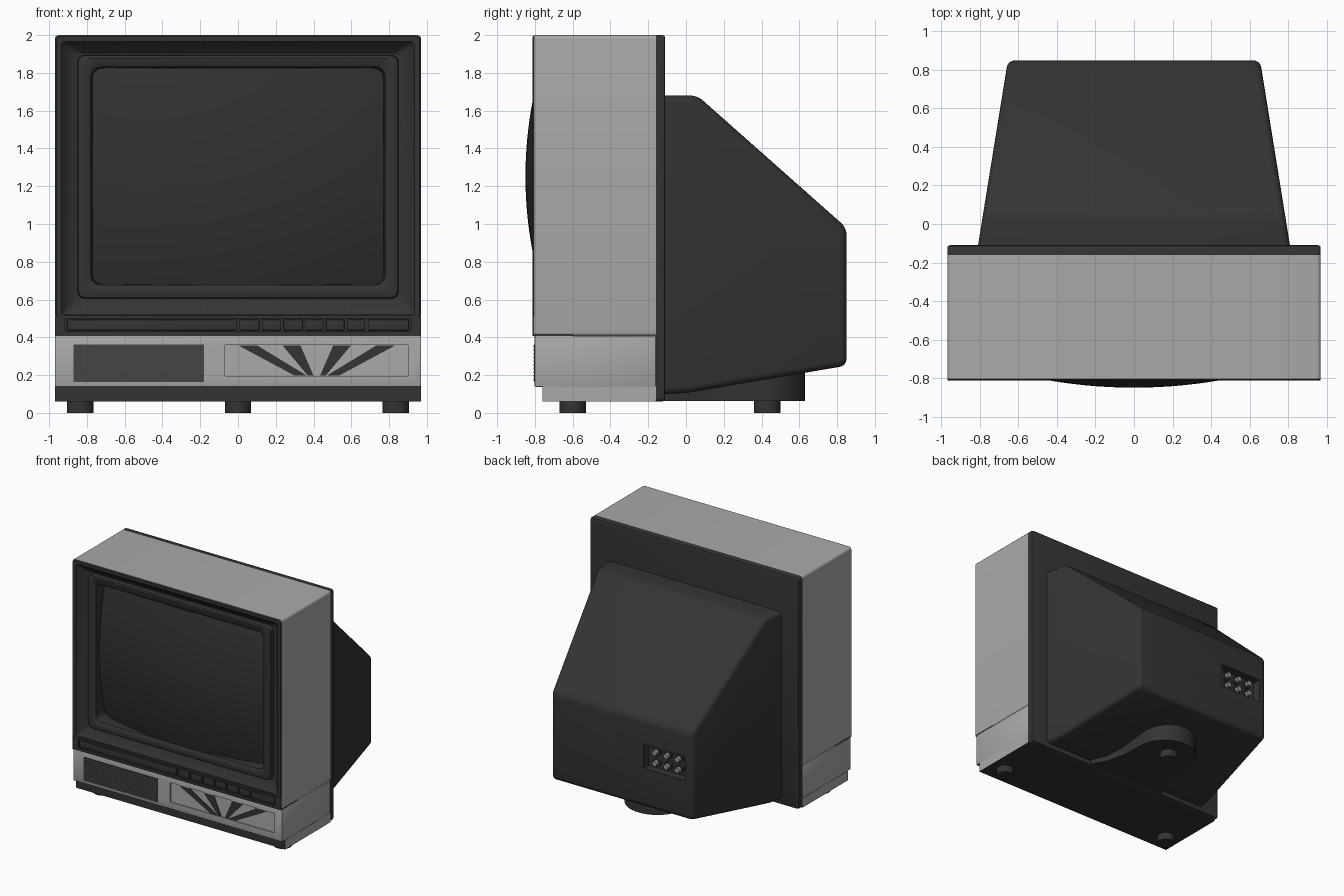
import bpy, bmesh, math

if "Cube" in bpy.data.objects:
    bpy.data.objects.remove(bpy.data.objects["Cube"])


def material(name, v):
    m = bpy.data.materials.new(name)
    m.diffuse_color = (v, v, v, 1)
    m.use_nodes = True
    m.node_tree.nodes["Principled BSDF"].inputs["Base Color"].default_value = m.diffuse_color
    return m


DARK = material("charcoal plastic", 0.034)
GREY = material("silver grey", 0.40)
GLASS = material("screen glass", 0.030)
GRILLE = material("grille grey", 0.06)
METAL = material("jack metal", 0.30)


def finish(bm, name, mats, smooth=True, recalc=True):
    if recalc:
        bmesh.ops.recalc_face_normals(bm, faces=bm.faces)
    me = bpy.data.meshes.new(name)
    bm.to_mesh(me)
    bm.free()
    ob = bpy.data.objects.new(name, me)
    bpy.context.collection.objects.link(ob)
    for m in mats:
        me.materials.append(m)
    if smooth:
        bpy.ops.object.select_all(action='DESELECT')
        ob.select_set(True)
        bpy.context.view_layer.objects.active = ob
        bpy.ops.object.shade_smooth_by_angle(angle=math.radians(35))
    return ob


def box(name, x0, x1, y0, y1, z0, z1, mat, bevel=0.0):
    bm = bmesh.new()
    bmesh.ops.create_cube(bm, size=1)
    for v in bm.verts:
        v.co = ((x0 + x1) / 2 + v.co.x * (x1 - x0),
                (y0 + y1) / 2 + v.co.y * (y1 - y0),
                (z0 + z1) / 2 + v.co.z * (z1 - z0))
    if bevel:
        bmesh.ops.bevel(bm, geom=bm.edges[:], offset=bevel, segments=2,
                        profile=0.5, affect='EDGES')
    return finish(bm, name, [mat], bevel > 0)


def loft(name, rings, mat):
    """Closed solid through rounded rectangles (half_x, z0, z1, radius, y)."""
    bm = bmesh.new()
    loops = []
    for hx, z0, z1, r, y in rings:
        loop = []
        for i, (sx, cz) in enumerate(((1, z1 - r), (-1, z1 - r), (-1, z0 + r), (1, z0 + r))):
            for k in range(6):
                a = math.pi / 2 * (i + k / 5)
                loop.append(bm.verts.new((sx * (hx - r) + r * math.cos(a), y,
                                          cz + r * math.sin(a))))
        loops.append(loop)
    n = len(loops[0])
    for a, b in zip(loops, loops[1:]):
        for i in range(n):
            j = (i + 1) % n
            bm.faces.new((a[i], a[j], b[j], b[i]))
    bm.faces.new(loops[0])
    bm.faces.new(loops[-1])
    return finish(bm, name, [mat])


def prism(name, pts, offset, mat):
    """Extrude a flat polygon by an offset vector."""
    bm = bmesh.new()
    f = bm.faces.new([bm.verts.new(p) for p in pts])
    ext = bmesh.ops.extrude_face_region(bm, geom=[f])
    bmesh.ops.translate(bm, vec=offset,
                        verts=[g for g in ext["geom"] if isinstance(g, bmesh.types.BMVert)])
    return finish(bm, name, [mat])


def cylinder(name, loc, r, depth, mat, along_y=False):
    bpy.ops.mesh.primitive_cylinder_add(vertices=28, radius=r, depth=depth, location=loc,
                                        rotation=(math.pi / 2 if along_y else 0, 0, 0))
    ob = bpy.context.object
    ob.name = name
    ob.data.materials.append(mat)
    bpy.ops.object.shade_smooth_by_angle(angle=math.radians(35))


def cut(ob, cutter):
    mod = ob.modifiers.new("cut", 'BOOLEAN')
    mod.object = cutter
    mod.operation = 'DIFFERENCE'
    mod.solver = 'EXACT'
    cutter.hide_render = True
    bpy.ops.object.select_all(action='DESELECT')
    ob.select_set(True)
    bpy.context.view_layer.objects.active = ob
    bpy.ops.object.modifier_apply(modifier="cut")
    bpy.data.objects.remove(cutter)


# Cabinet: grey sleeve, dark rear rim, dark-fronted plinth
loft("cabinet_sleeve", [(0.97, 0.405, 2.0, 0.022, -0.16), (0.97, 0.405, 2.0, 0.022, -0.806),
                        (0.952, 0.415, 1.982, 0.015, -0.806),
                        (0.952, 0.415, 1.982, 0.015, -0.55)], GREY)
loft("rear_rim", [(0.97, 0.06, 2.0, 0.022, -0.16), (0.97, 0.06, 2.0, 0.022, -0.125),
                  (0.966, 0.064, 1.996, 0.02, -0.114),
                  (0.955, 0.075, 1.985, 0.02, -0.11)], DARK)
plinth = box("plinth", -0.97, 0.97, -0.76, -0.16, 0.06, 0.14, GREY)
plinth.data.materials.append(DARK)
for p in plinth.data.polygons:
    p.material_index = 0 if abs(p.normal.x) > 0.5 else 1

# Front bezel with sloped recess and raised screen frame
loft("front_bezel", [
    (0.95, 0.52, 1.98, 0.02, -0.58), (0.95, 0.52, 1.98, 0.02, -0.806),
    (0.969, 0.508, 1.999, 0.022, -0.806), (0.962, 0.51, 1.992, 0.022, -0.813),
    (0.935, 0.515, 1.967, 0.02, -0.813), (0.925, 0.52, 1.957, 0.02, -0.795),
    (0.86, 0.595, 1.905, 0.03, -0.745), (0.85, 0.605, 1.895, 0.04, -0.745),
    (0.846, 0.609, 1.891, 0.04, -0.78), (0.835, 0.62, 1.88, 0.04, -0.787),
    (0.79, 0.665, 1.84, 0.045, -0.782), (0.778, 0.677, 1.83, 0.05, -0.772),
    (0.766, 0.682, 1.822, 0.05, -0.63)], DARK)

# Bulging picture tube
bm = bmesh.new()
bmesh.ops.create_grid(bm, x_segments=32, y_segments=24, size=1)
for v in bm.verts:
    x, z = v.co.x * 0.77, v.co.y * 0.575
    v.co = (x, -0.85 + x * x / 5.2 + z * z / 4.2, 1.252 + z)
bm.normal_update()
for f in bm.faces:
    if f.normal.y > 0:
        f.normal_flip()
finish(bm, "picture_tube", [GLASS], recalc=False)

# Control strip: recessed channel, long flap and push buttons
box("control_back", -0.968, 0.968, -0.795, -0.6, 0.408, 0.512, DARK)
box("control_lower_rail", -0.968, 0.968, -0.813, -0.79, 0.408, 0.43, DARK)
box("control_upper_rail", -0.968, 0.968, -0.813, -0.79, 0.5, 0.512, DARK)
for s in (-1, 1):
    box("control_end", min(s * 0.915, s * 0.968), max(s * 0.915, s * 0.968),
        -0.813, -0.79, 0.408, 0.512, DARK)
stops = [-0.912, 0.0, 0.12, 0.235, 0.35, 0.46, 0.57, 0.68, 0.912]
for a, b in zip(stops, stops[1:]):
    box("control_button", a + 0.007, b - 0.007, -0.811, -0.79, 0.437, 0.494, DARK, 0.004)

# Lower grey panel with shallow recess and fan stripes
panel = box("lower_panel", -0.97, 0.97, -0.802, -0.16, 0.138, 0.408, GREY, 0.006)
cut(panel, box("recess_cutter", -0.07, 0.90, -0.85, -0.79, 0.195, 0.36, GREY))
for t0, t1, b0, b1 in ((0.0, 0.10, 0.30, 0.365), (0.235, 0.33, 0.37, 0.40)):
    for s in (-1, 1):
        xs = [0.417 + s * (x - 0.417) for x in (t0, t1, b1, b0)]
        prism("fan_stripe", [(x, -0.788, z) for x, z in zip(xs, (0.358, 0.358, 0.197, 0.197))],
              (0, -0.007, 0), DARK)

# Speaker grille with fine ribs
box("speaker_grille", -0.87, -0.18, -0.805, -0.79, 0.163, 0.362, GRILLE)
for i in range(10):
    z = 0.172 + i * 0.0195
    box("grille_rib", -0.865, -0.185, -0.808, -0.80, z, z + 0.009, GRILLE)

# Tapered rear housing
bm = bmesh.new()
profile = [(-0.13, 0.10), (-0.13, 1.68), (0.06, 1.68), (0.85, 0.98), (0.85, 0.25), (0.0, 0.105)]
sides = []
for s in (-1, 1):
    sides.append([bm.verts.new((s * (0.81 - 0.155 * (y + 0.11) / 0.96), y, z))
                  for y, z in profile])
n = len(profile)
for i in range(n):
    j = (i + 1) % n
    bm.faces.new((sides[0][i], sides[0][j], sides[1][j], sides[1][i]))
for s in sides:
    bm.faces.new(s)
bmesh.ops.recalc_face_normals(bm, faces=bm.faces)
edges = [e for e in bm.edges if max(v.co.y for v in e.verts) > -0.1]
bmesh.ops.bevel(bm, geom=edges, offset=0.035, segments=4, profile=0.5, affect='EDGES')
housing = finish(bm, "rear_housing", [DARK])

# Socket recess and jacks
cut(housing, box("socket_cutter", -0.59, -0.20, 0.78, 0.95, 0.57, 0.77, DARK))
for i in range(3):
    for z in (0.625, 0.715):
        x = -0.50 + i * 0.105
        cylinder("jack_collar", (x, 0.79, z), 0.033, 0.03, DARK, True)
        cylinder("jack", (x, 0.805, z), 0.021, 0.06, METAL, True)

# Rear support tongue with round end
arc = [(0.25 * math.cos(a), 0.38 + 0.25 * math.sin(a))
       for a in (math.pi * k / 24 for k in range(25))]
outline = [(0.36, -0.13), (0.36, -0.09), (0.30, 0.02), (0.26, 0.18)] + arc
outline += [(-0.26, 0.18), (-0.30, 0.02), (-0.36, -0.09), (-0.36, -0.13)]
prism("support_tongue", [(x, y, 0.062) for x, y in outline], (0, 0, 0.15), DARK)

# Feet
for x, y in ((-0.835, -0.60), (0.835, -0.60), (0.0, 0.43)):
    cylinder("foot", (x, y, 0.035), 0.07, 0.07, DARK)
